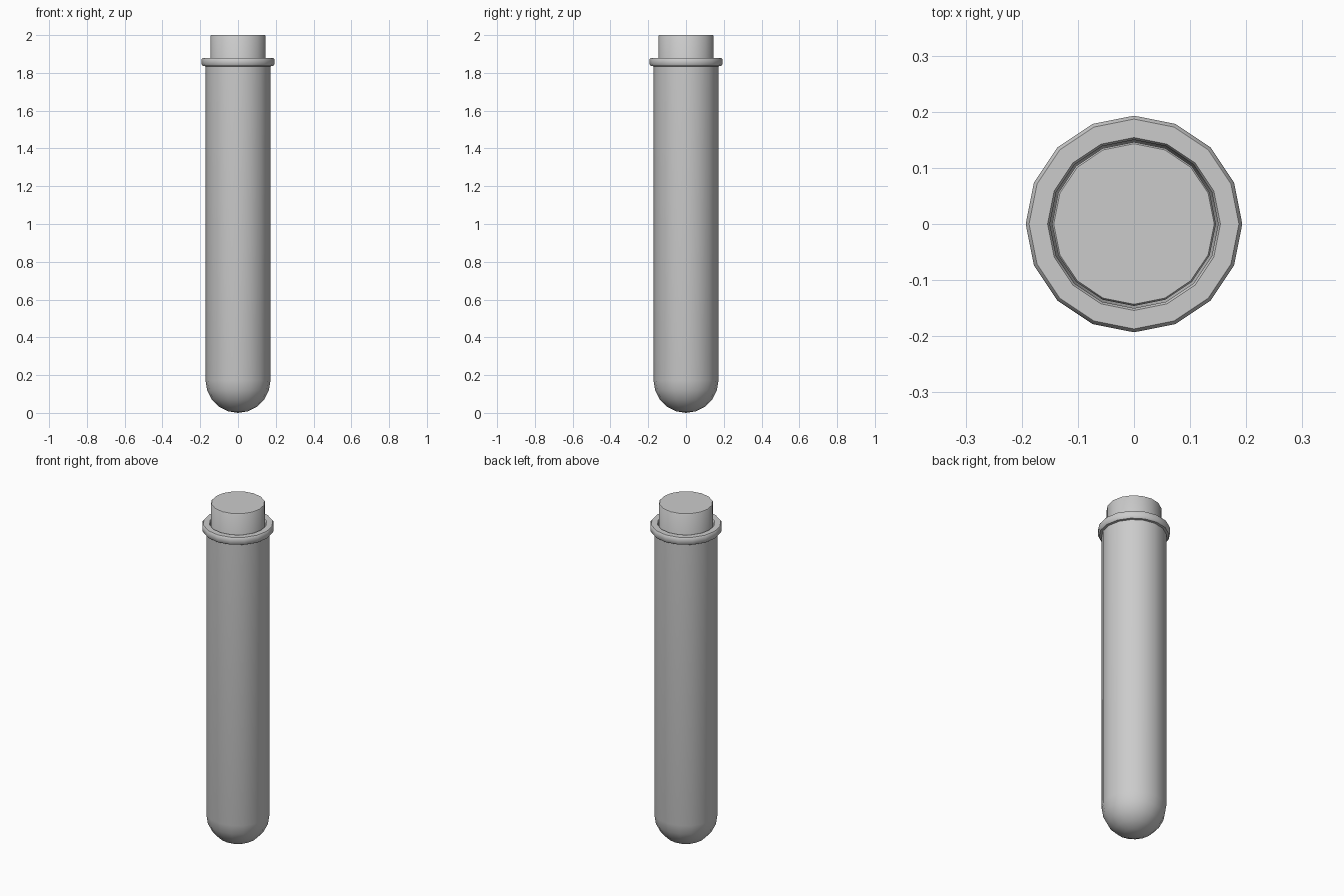
import bpy, bmesh, math

if "Cube" in bpy.data.objects:
    bpy.data.objects.remove(bpy.data.objects["Cube"])

SIDES = 16


def lathe(name, profile):
    """Revolve (radius, z) points around z; radius 0 makes a pole."""
    bm = bmesh.new()
    rings = []
    for r, z in profile:
        if r == 0:
            rings.append([bm.verts.new((0, 0, z))] * SIDES)
        else:
            rings.append([bm.verts.new((r * math.cos(2 * math.pi * i / SIDES),
                                        r * math.sin(2 * math.pi * i / SIDES), z))
                          for i in range(SIDES)])
    for a, b in zip(rings, rings[1:]):
        for i in range(SIDES):
            j = (i + 1) % SIDES
            bm.faces.new(list(dict.fromkeys((a[i], a[j], b[j], b[i]))))
    bmesh.ops.recalc_face_normals(bm, faces=bm.faces)
    mesh = bpy.data.meshes.new(name)
    bm.to_mesh(mesh)
    bm.free()
    obj = bpy.data.objects.new(name, mesh)
    bpy.context.collection.objects.link(obj)
    bpy.ops.object.select_all(action='DESELECT')
    obj.select_set(True)
    bpy.context.view_layer.objects.active = obj
    bpy.ops.object.shade_smooth_by_angle(angle=math.radians(40))
    return obj


def bowl(radius, centre_z):
    """Quarter-circle profile from the bottom pole up to the wall."""
    pts = [(0, centre_z - radius)]
    for k in range(1, 6):
        t = math.radians(18 * k)
        pts.append((radius * math.sin(t), centre_z - radius * math.cos(t)))
    return pts


# Hollow tube: round-bottomed outer wall, rolled rim, inner wall
outer = bowl(0.172, 0.172)
rim = [(0.172, 1.835), (0.186, 1.836), (0.193, 1.846), (0.193, 1.872),
       (0.187, 1.88), (0.154, 1.88), (0.15, 1.874)]
inner = bowl(0.15, 0.172)[::-1]
lathe("test_tube", outer + rim + inner)

# Plug closing the mouth
lathe("stopper", [(0, 1.7), (0.146, 1.7), (0.146, 1.996), (0.143, 2.0), (0, 2.0)])
